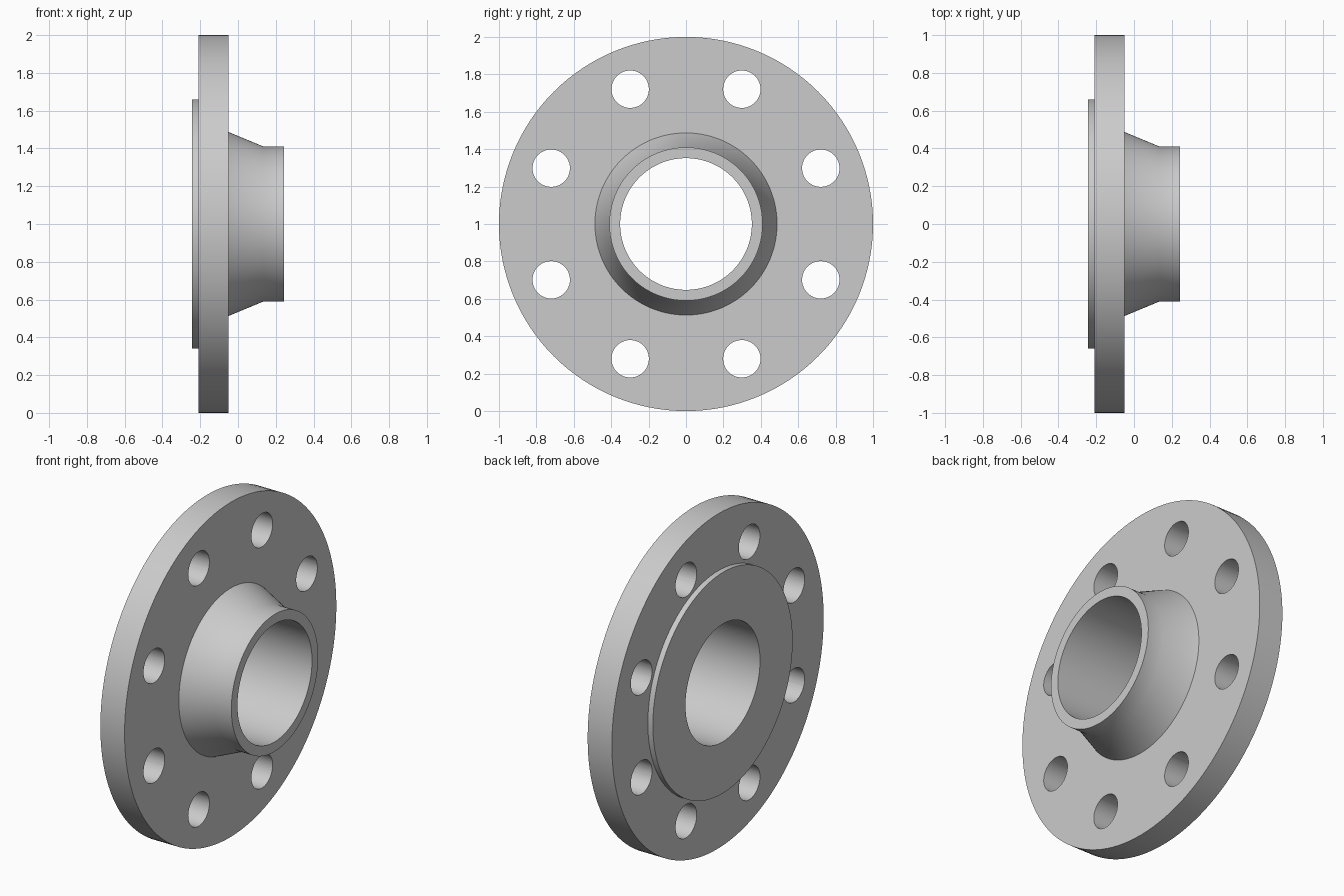
import bpy, bmesh
from math import pi, radians
from mathutils import Matrix, Vector

cube = bpy.data.objects.get("Cube")
if cube:
    bpy.data.objects.remove(cube, do_unlink=True)

CENTRE = Vector((0, 0, 1))
BOLT_COUNT, BOLT_CIRCLE, BOLT_RADIUS = 8, 0.78, 0.1

steel = bpy.data.materials.new("grey_steel")
steel.use_nodes = True
GREY = (0.6, 0.6, 0.6, 1)
steel.diffuse_color = GREY
steel.node_tree.nodes["Principled BSDF"].inputs["Base Color"].default_value = GREY


def add_object(name, bm):
    bmesh.ops.recalc_face_normals(bm, faces=bm.faces)
    mesh = bpy.data.meshes.new(name)
    bm.to_mesh(mesh)
    bm.free()
    mesh.materials.append(steel)
    obj = bpy.data.objects.new(name, mesh)
    bpy.context.collection.objects.link(obj)
    return obj


# Flange body: closed section (x, radius) turned about the x axis
section = [(-0.243, 0.352), (-0.243, 0.66), (-0.21, 0.66), (-0.21, 1.0),
           (-0.05, 1.0), (-0.05, 0.487), (0.135, 0.41), (0.243, 0.41),
           (0.243, 0.352)]
bm = bmesh.new()
verts = [bm.verts.new((x, 0, 1 + r)) for x, r in section]
edges = [bm.edges.new((a, b)) for a, b in zip(verts, verts[1:] + verts[:1])]
bmesh.ops.spin(bm, geom=verts + edges, cent=CENTRE, axis=(1, 0, 0),
               angle=2 * pi, steps=128, use_merge=True)
bmesh.ops.remove_doubles(bm, verts=bm.verts, dist=0.0001)
flange = add_object("weld_neck_flange", bm)

# Bolt hole cutters, straddling the vertical centre line
bm = bmesh.new()
for i in range(BOLT_COUNT):
    turn = Matrix.Rotation((i + 0.5) * 2 * pi / BOLT_COUNT, 4, "X")
    place = (Matrix.Translation(CENTRE) @ turn
             @ Matrix.Translation((-0.13, 0, BOLT_CIRCLE))
             @ Matrix.Rotation(pi / 2, 4, "Y"))
    bmesh.ops.create_cone(bm, cap_ends=True, segments=48, radius1=BOLT_RADIUS,
                          radius2=BOLT_RADIUS, depth=0.3, matrix=place)
cutter = add_object("bolt_hole_cutter", bm)
cutter.hide_render = True

# Drill the holes, then drop the cutter
drill = flange.modifiers.new("bolt_holes", "BOOLEAN")
drill.operation = "DIFFERENCE"
drill.solver = "EXACT"
drill.object = cutter
bpy.ops.object.select_all(action="DESELECT")
flange.select_set(True)
bpy.context.view_layer.objects.active = flange
bpy.ops.object.modifier_apply(modifier=drill.name)
bpy.data.objects.remove(cutter, do_unlink=True)

bpy.ops.object.shade_smooth_by_angle(angle=radians(30))
